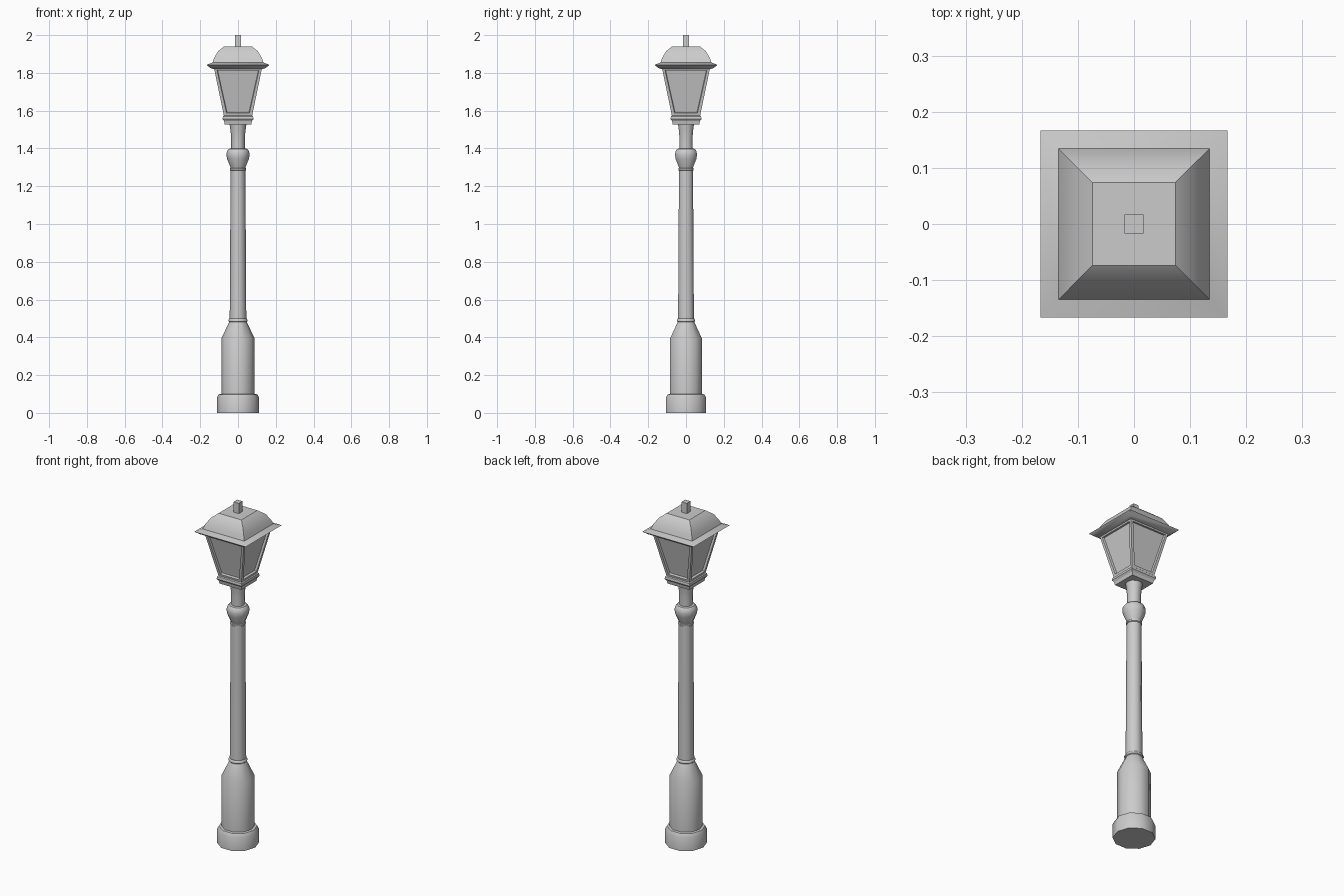
import bpy, bmesh, math

if "Cube" in bpy.data.objects:
    bpy.data.objects.remove(bpy.data.objects["Cube"])


def turned(name, profile, sides, square=False, panels=False, smooth=40):
    """Stack rings of (radius, z); for square parts radius means half width."""
    bm = bmesh.new()
    k = math.sqrt(2) if square else 1
    start = math.pi / 4 if square else 0
    rings = []
    for r, z in profile:
        angles = [start + 2 * math.pi * i / sides for i in range(sides)]
        rings.append([bm.verts.new((k * r * math.cos(a), k * r * math.sin(a), z)) for a in angles])
    walls = []
    for low, high in zip(rings, rings[1:]):
        for i in range(sides):
            j = (i + 1) % sides
            walls.append(bm.faces.new((low[i], low[j], high[j], high[i])))
    bm.faces.new(rings[0][::-1])
    bm.faces.new(rings[-1])
    bm.normal_update()
    if panels:
        # frame around each side, then a recessed pane
        bmesh.ops.inset_individual(bm, faces=walls, thickness=0.022, depth=0)
        bmesh.ops.inset_individual(bm, faces=walls, thickness=0.003, depth=-0.012)
    mesh = bpy.data.meshes.new(name)
    bm.to_mesh(mesh)
    bm.free()
    obj = bpy.data.objects.new(name, mesh)
    bpy.context.collection.objects.link(obj)
    if smooth:
        bpy.ops.object.select_all(action='DESELECT')
        obj.select_set(True)
        bpy.context.view_layer.objects.active = obj
        bpy.ops.object.shade_smooth_by_angle(angle=math.radians(smooth))
    return obj


# Ten-sided post: foot, pedestal, shaft, bulb and neck
turned("post_base", [(0.112, 0), (0.112, 0.08), (0.102, 0.098), (0.088, 0.1),
                     (0.088, 0.395), (0.046, 0.482)], 10)
turned("lower_ring", [(0.046, 0.48), (0.051, 0.485), (0.051, 0.493), (0.045, 0.5)], 10)
turned("shaft", [(0.044, 0.49), (0.039, 1.3)], 10)
turned("upper_ring", [(0.038, 1.282), (0.043, 1.286), (0.043, 1.294), (0.038, 1.298)], 10)
turned("bulb", [(0.037, 1.295), (0.058, 1.345), (0.061, 1.365), (0.059, 1.385),
                (0.048, 1.398), (0.036, 1.4)], 10)
turned("neck", [(0.036, 1.39), (0.036, 1.45), (0.039, 1.49), (0.045, 1.53)], 10)

# Square lantern: collar, glazed body, flared roof and finial
turned("lantern_collar", [(0.07, 1.527), (0.074, 1.545), (0.082, 1.556),
                          (0.08, 1.57), (0.074, 1.575)], 4, square=True, smooth=0)
turned("lantern_body", [(0.074, 1.57), (0.127, 1.825)], 4, square=True, panels=True, smooth=0)
turned("lantern_roof", [(0.128, 1.82), (0.145, 1.825), (0.167, 1.842), (0.135, 1.855),
                        (0.126, 1.88), (0.105, 1.915), (0.074, 1.94)], 4, square=True, smooth=35)
turned("finial", [(0.017, 1.935), (0.017, 2.0)], 4, square=True, smooth=0)
